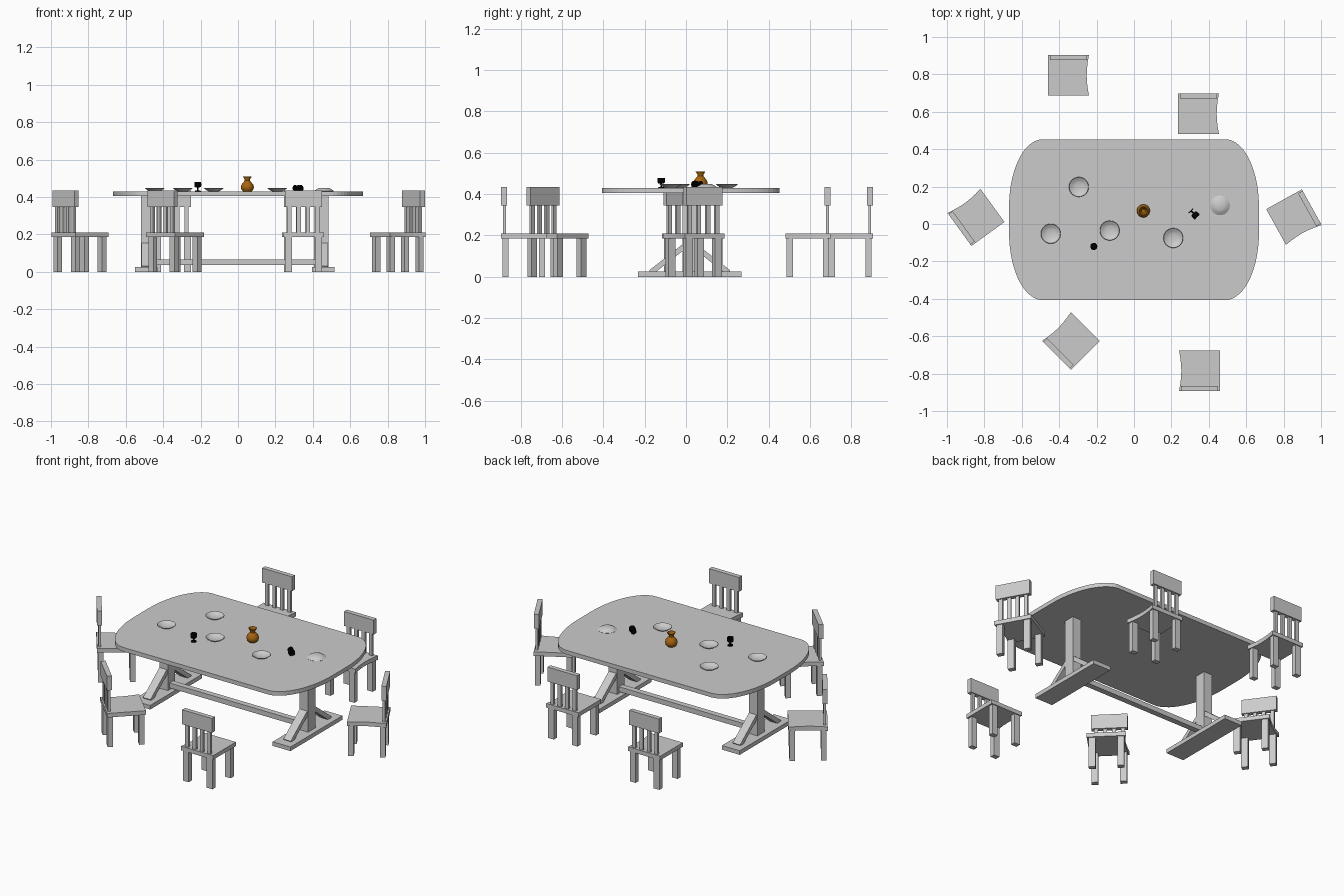
import bpy, bmesh, math
from mathutils import Matrix, Vector

if "Cube" in bpy.data.objects:
    bpy.data.objects.remove(bpy.data.objects["Cube"])


def material(name, rgb):
    m = bpy.data.materials.new(name)
    m.use_nodes = True
    m.diffuse_color = (*rgb, 1)
    m.node_tree.nodes["Principled BSDF"].inputs["Base Color"].default_value = (*rgb, 1)
    return m


GREY = material("pale grey", (0.6, 0.6, 0.6))
AMBER = material("amber glaze", (0.38, 0.13, 0.005))
BLACK = material("black", (0.0, 0.0, 0.0))


def finish(name, bm, mat, matrix=None, smooth=False):
    bmesh.ops.recalc_face_normals(bm, faces=bm.faces)
    mesh = bpy.data.meshes.new(name)
    bm.to_mesh(mesh)
    bm.free()
    mesh.materials.append(mat)
    ob = bpy.data.objects.new(name, mesh)
    bpy.context.collection.objects.link(ob)
    if matrix is not None:
        ob.matrix_world = matrix
    if smooth:
        bpy.ops.object.select_all(action="DESELECT")
        ob.select_set(True)
        bpy.context.view_layer.objects.active = ob
        bpy.ops.object.shade_smooth_by_angle(angle=math.radians(40))
    return ob


def add_box(bm, centre, size, rot=Matrix()):
    m = Matrix.Translation(centre) @ rot @ Matrix.Diagonal((*size, 1))
    bmesh.ops.create_cube(bm, size=1, matrix=m)


def add_slab(bm, outline, z0, z1):
    face = bm.faces.new([bm.verts.new((x, y, z0)) for x, y in outline])
    top = bmesh.ops.extrude_face_region(bm, geom=[face])["geom"]
    verts = [v for v in top if isinstance(v, bmesh.types.BMVert)]
    bmesh.ops.translate(bm, verts=verts, vec=(0, 0, z1 - z0))


def lathe(name, profile, mat, matrix, steps=28):
    bm = bmesh.new()
    verts = [bm.verts.new((r, 0, z)) for r, z in profile]
    edges = [bm.edges.new(pair) for pair in zip(verts, verts[1:])]
    bmesh.ops.spin(bm, geom=verts + edges, cent=(0, 0, 0), axis=(0, 0, 1),
                   angle=math.tau, steps=steps)
    bmesh.ops.remove_doubles(bm, verts=bm.verts, dist=0.0002)
    return finish(name, bm, mat, matrix, True)


# Table top: rectangle with elliptical corners
TOP = 0.43
outline = []
for sx, sy, start in ((1, 1, 0), (-1, 1, 90), (-1, -1, 180), (1, -1, 270)):
    for i in range(15):
        a = math.radians(start + i * 90 / 14)
        outline.append((sx * 0.488 + 0.18 * math.cos(a),
                        0.023 + sy * 0.07 + 0.36 * math.sin(a)))
bm = bmesh.new()
add_slab(bm, outline, 0.405, TOP)
finish("table_top", bm, GREY)

# Trestles: foot, post and two diagonal braces at each end
CY = 0.018
for side, x in (("right", -0.49), ("left", 0.456)):
    bm = bmesh.new()
    add_box(bm, (x, CY, 0.0125), (0.12, 0.5, 0.025))
    finish(side + "_trestle_foot", bm, GREY)
    bm = bmesh.new()
    add_box(bm, (x, CY, 0.215), (0.058, 0.07, 0.38))
    finish(side + "_trestle_post", bm, GREY)
    bm = bmesh.new()
    for s in (-1, 1):
        tilt = Matrix.Rotation(-s * math.radians(38), 4, "X")
        add_box(bm, (x, CY + s * 0.11, 0.082), (0.05, 0.2, 0.026), tilt)
    finish(side + "_trestle_braces", bm, GREY)
bm = bmesh.new()
add_box(bm, (-0.017, CY, 0.05), (0.9, 0.035, 0.03))
finish("stretcher_rail", bm, GREY)


# Chairs: back towards local +y
def chair(name, x, y, degrees):
    place = Matrix.Translation((x, y, 0)) @ Matrix.Rotation(math.radians(degrees), 4, "Z")
    h = 0.109
    bm = bmesh.new()
    side = [(h - 0.012 * math.sin(math.pi * i / 6), -h + 2 * h * i / 6) for i in range(7)]
    add_slab(bm, side + [(-h, h), (-h, -h)], 0.185, 0.21)
    finish(name + "_seat", bm, GREY, place)
    bm = bmesh.new()
    for sx in (-1, 1):
        for sy in (-1, 1):
            add_box(bm, (sx * 0.08, sy * 0.088, 0.0925), (0.038, 0.03, 0.185))
    finish(name + "_legs", bm, GREY, place)
    bm = bmesh.new()
    for i in range(4):
        add_box(bm, (-0.075 + 0.05 * i, 0.094, 0.28), (0.022, 0.014, 0.15))
    finish(name + "_back_slats", bm, GREY, place)
    bm = bmesh.new()
    add_box(bm, (0, 0.095, 0.39), (0.2, 0.028, 0.088))
    finish(name + "_back_board", bm, GREY, place)


chair("back_right_chair", -0.35, 0.795, 0)
chair("back_left_chair", 0.345, 0.59, 0)
chair("front_left_chair", 0.35, -0.785, 180)
chair("right_end_chair", -0.845, 0.035, 126)
chair("left_end_chair", 0.855, 0.037, -61)
chair("front_right_chair", -0.337, -0.625, 135)

# Plates, the last one lying upside down
plate = [(0, 0), (0.026, 0), (0.038, 0.006), (0.053, 0.016), (0.051, 0.018),
         (0.036, 0.009), (0.025, 0.004), (0, 0.004)]
spots = ((-0.295, 0.198), (-0.445, -0.052), (-0.13, -0.035), (0.21, -0.075))
for i, (x, y) in enumerate(spots):
    lathe("plate_%d" % (i + 1), plate, GREY, Matrix.Translation((x, y, TOP)))
lathe("upturned_plate", plate, GREY,
      Matrix.Translation((0.46, 0.1, TOP + 0.018)) @ Matrix.Rotation(math.pi, 4, "X"))

# Vase
vase = [(0, 0), (0.024, 0), (0.032, 0.01), (0.035, 0.022), (0.032, 0.035),
        (0.022, 0.048), (0.014, 0.057), (0.014, 0.064), (0.024, 0.08),
        (0.021, 0.08), (0.011, 0.063), (0.011, 0.055), (0, 0.05)]
lathe("vase", vase, AMBER, Matrix.Translation((0.05, 0.07, TOP)))

# Goblets, one standing and one tipped over
goblet = [(0, 0), (0.016, 0), (0.016, 0.003), (0.004, 0.005), (0.004, 0.02),
          (0.016, 0.023), (0.019, 0.034), (0.018, 0.049), (0.016, 0.049),
          (0.015, 0.027), (0, 0.025)]
lathe("standing_goblet", goblet, BLACK, Matrix.Translation((-0.215, -0.12, TOP)), 16)
axis = Vector((0.03, -0.03, -0.002)).to_track_quat("Z", "Y").to_matrix().to_4x4()
lathe("tipped_goblet", goblet, BLACK,
      Matrix.Translation((0.303, 0.072, TOP + 0.018)) @ axis, 16)
